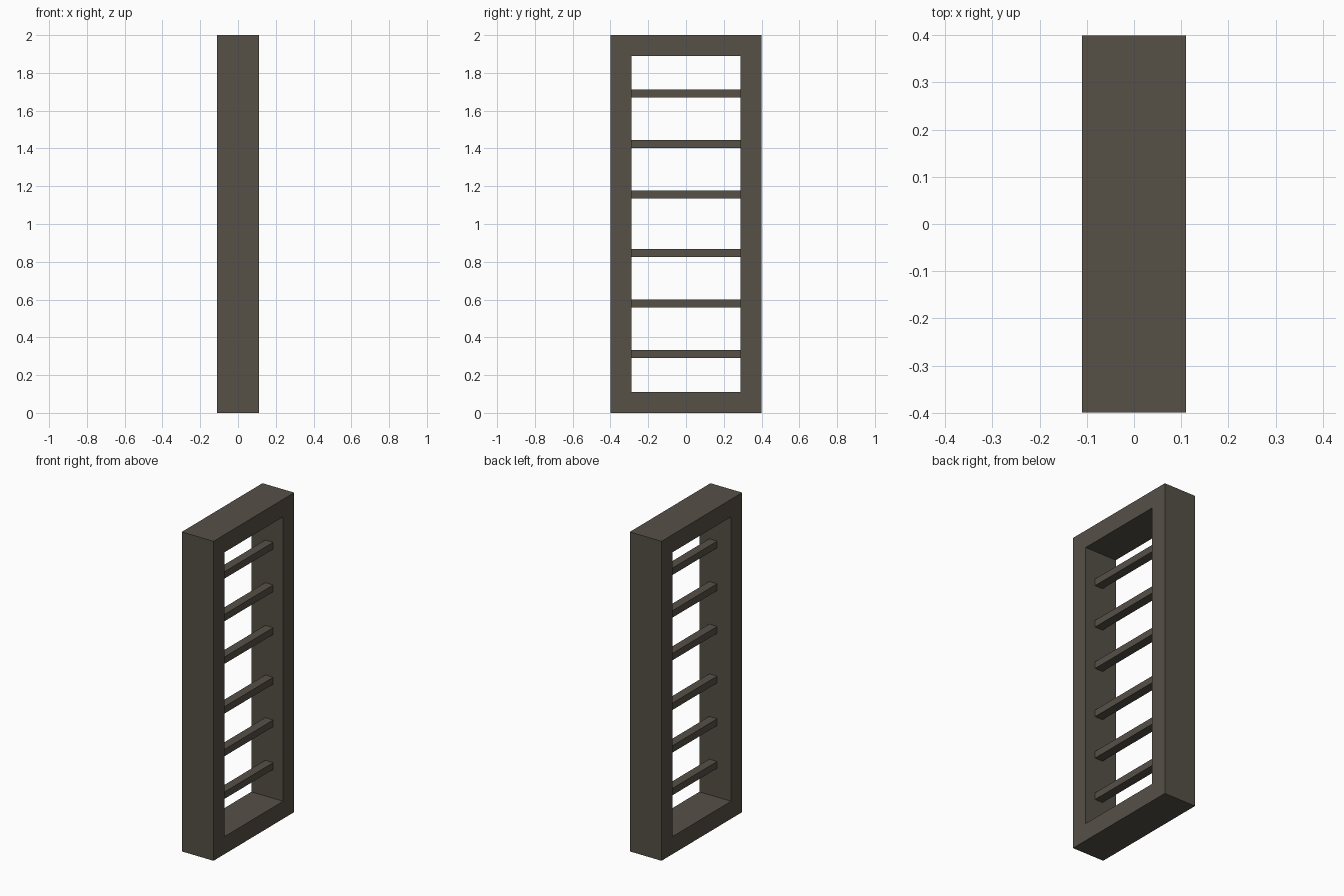
import bpy
import bmesh
from mathutils import Vector

cube = bpy.data.objects.get("Cube")
if cube:
    bpy.data.objects.remove(cube, do_unlink=True)

COLOUR = (0.092, 0.080, 0.062, 1)
material = bpy.data.materials.new("dark grey brown")
material.use_nodes = True
material.diffuse_color = COLOUR
material.node_tree.nodes["Principled BSDF"].inputs["Base Color"].default_value = COLOUR

DEPTH, WIDTH, HEIGHT, BORDER = 0.22, 0.798, 2.0, 0.11


def add_object(name, bm):
    bmesh.ops.recalc_face_normals(bm, faces=bm.faces)
    mesh = bpy.data.meshes.new(name)
    bm.to_mesh(mesh)
    bm.free()
    mesh.materials.append(material)
    obj = bpy.data.objects.new(name, mesh)
    bpy.context.collection.objects.link(obj)
    return obj


def box(size, centre):
    bm = bmesh.new()
    bmesh.ops.create_cube(bm, size=1)
    bmesh.ops.scale(bm, vec=size, verts=bm.verts)
    bmesh.ops.translate(bm, vec=centre, verts=bm.verts)
    return bm


# Frame: a slab with both broad faces inset and joined through the middle
bm = box((DEPTH, WIDTH, HEIGHT), (0, 0, HEIGHT / 2))
broad = [f for f in bm.faces if abs(f.normal.x) > 0.9]
bmesh.ops.inset_individual(bm, faces=broad, thickness=BORDER, use_even_offset=True)
rims = [e for f in broad for e in f.edges]
bmesh.ops.delete(bm, geom=broad, context='FACES_ONLY')
bmesh.ops.bridge_loops(bm, edges=rims)
add_object("frame", bm)

# Rungs: two evenly spaced groups of three with a wider gap at the middle
for group, start in (("lower", 0.312), ("upper", 1.157)):
    for i in range(3):
        centre = Vector((0.014, 0, start + i * 0.267))
        bm = box((0.055, WIDTH - 2 * BORDER, 0.043), centre)
        add_object(f"{group}_rung_{i + 1}", bm)
